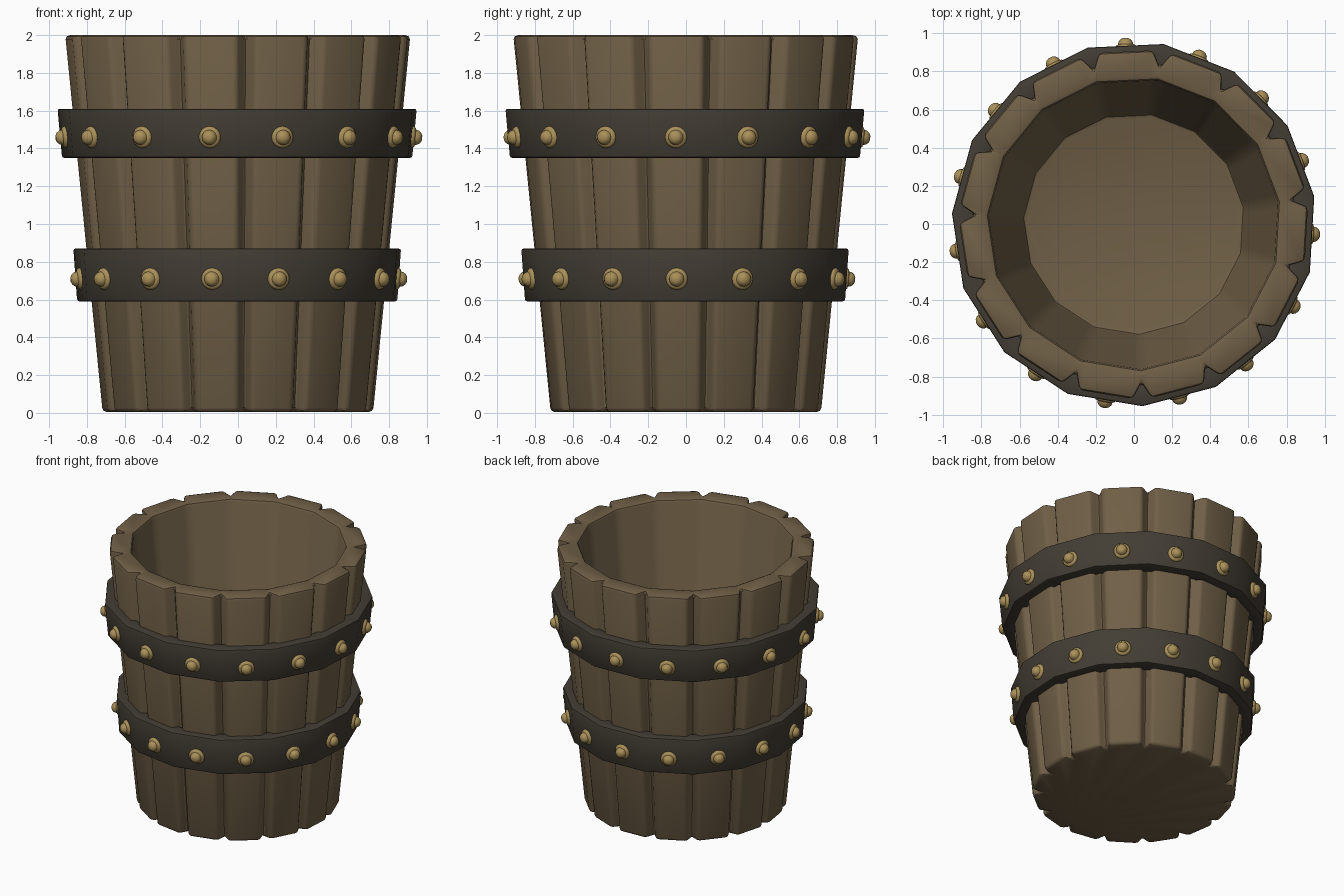
import bpy, bmesh
from math import radians, cos, sin, pi
from mathutils import Matrix, Vector

if "Cube" in bpy.data.objects:
    bpy.data.objects.remove(bpy.data.objects["Cube"])

N = 15                       # staves
STEP = 2 * pi / N
A0 = radians(272.7)          # angle of the first groove


def material(name, rgb):
    m = bpy.data.materials.new(name)
    m.diffuse_color = (*rgb, 1)
    m.use_nodes = True
    m.node_tree.nodes["Principled BSDF"].inputs["Base Color"].default_value = m.diffuse_color
    return m


WOOD = material("wood", (0.16, 0.115, 0.062))
IRON = material("iron", (0.055, 0.046, 0.034))
BRASS = material("brass", (0.40, 0.28, 0.10))


def finish(bm, name, mat, bevel=0.0, segments=2):
    bmesh.ops.recalc_face_normals(bm, faces=bm.faces)
    me = bpy.data.meshes.new(name)
    bm.to_mesh(me)
    bm.free()
    me.materials.append(mat)
    ob = bpy.data.objects.new(name, me)
    bpy.context.collection.objects.link(ob)
    bpy.ops.object.select_all(action='DESELECT')
    ob.select_set(True)
    bpy.context.view_layer.objects.active = ob
    if bevel:
        mod = ob.modifiers.new("bevel", 'BEVEL')
        mod.width = bevel
        mod.segments = segments
        mod.limit_method = 'ANGLE'
        mod.angle_limit = radians(35)
        bpy.ops.object.modifier_apply(modifier=mod.name)
    bpy.ops.object.shade_smooth_by_angle(angle=radians(40))
    return ob


def bridge(bm, a, b):
    n = len(a)
    for i in range(n):
        bm.faces.new((a[i], a[(i + 1) % n], b[(i + 1) % n], b[i]))


# Staved body: grooved outside, plain 15-sided inside
HALF = radians(3.1)          # half width of a groove
OFFS = (0, HALF, STEP - HALF)


def outer_ring(bm, r, depth, z):
    ring = []
    for k in range(N):
        for j, o in enumerate(OFFS):
            rad = r - depth if j == 0 else r
            a = A0 + k * STEP + o
            ring.append(bm.verts.new((rad * cos(a), rad * sin(a), z)))
    return ring


def inner_ring(bm, r, z):
    ring = []
    for k in range(N):
        for o in OFFS:
            rad = r * cos(STEP / 2) / cos(o - STEP / 2)
            a = A0 + k * STEP + o
            ring.append(bm.verts.new((rad * cos(a), rad * sin(a), z)))
    return ring


bm = bmesh.new()
bottom = outer_ring(bm, 0.72, 0.065, 0.005)
top = outer_ring(bm, 0.918, 0.085, 2.0)
lip = inner_ring(bm, 0.765, 2.0)
floor = inner_ring(bm, 0.585, 0.12)
bridge(bm, bottom, top)
bridge(bm, top, lip)
bridge(bm, lip, floor)
bm.faces.new(floor)
bm.faces.new(bottom)
finish(bm, "bucket_body", WOOD, 0.022)


# Iron hoops: 15-sided tapered rings with corners over the grooves
def hoop(name, z0, z1, r0, r1, thick):
    bm = bmesh.new()
    rings = [[bm.verts.new((r * cos(A0 + k * STEP), r * sin(A0 + k * STEP), z))
              for k in range(N)]
             for r, z in ((r0, z0), (r1, z1), (r1 - thick, z1), (r0 - thick, z0))]
    for i in range(4):
        bridge(bm, rings[i], rings[(i + 1) % 4])
    finish(bm, name, IRON, 0.012)


# Rivets: a lathed washer and dome in the middle of each hoop face
PROFILE = ((0.058, -0.02), (0.058, 0.006), (0.050, 0.016), (0.040, 0.019),
           (0.037, 0.033), (0.027, 0.046), (0.013, 0.053))


def rivets(name, z, apothem):
    bm = bmesh.new()
    seg = 16
    for k in range(N):
        a = A0 + (k + 0.5) * STEP
        out = Vector((cos(a), sin(a), -0.09)).normalized()
        mat = Matrix.Translation((apothem * cos(a), apothem * sin(a), z)) \
            @ out.to_track_quat('Z', 'Y').to_matrix().to_4x4()
        rings = [[bm.verts.new(mat @ Vector((r * cos(2 * pi * i / seg),
                                             r * sin(2 * pi * i / seg), h)))
                  for i in range(seg)] for r, h in PROFILE]
        for p, q in zip(rings, rings[1:]):
            bridge(bm, p, q)
        bm.faces.new(rings[0])
        bm.faces.new(rings[-1])
    finish(bm, name, BRASS)


hoop("lower_hoop", 0.59, 0.87, 0.853, 0.873, 0.115)
hoop("upper_hoop", 1.35, 1.61, 0.933, 0.957, 0.115)
rivets("lower_rivets", 0.71, 0.843)
rivets("upper_rivets", 1.46, 0.923)
